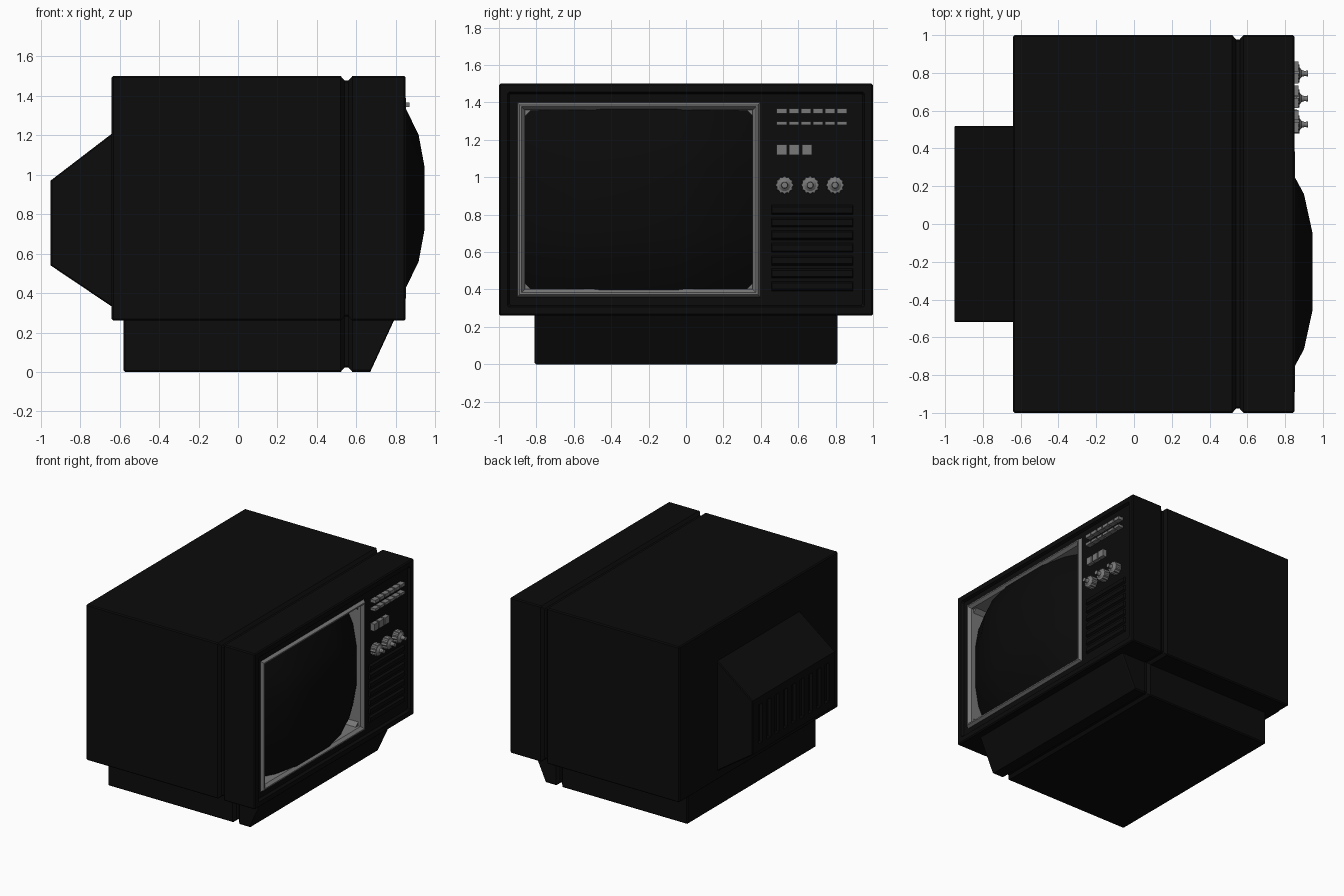
import bpy, bmesh, math

if "Cube" in bpy.data.objects:
    bpy.data.objects.remove(bpy.data.objects["Cube"])


def material(name, v):
    m = bpy.data.materials.new(name)
    m.diffuse_color = (v, v, v, 1)
    m.use_nodes = True
    m.node_tree.nodes["Principled BSDF"].inputs["Base Color"].default_value = m.diffuse_color
    return m


BLACK = material("cabinet black", 0.0035)
GLASS = material("screen black", 0.003)
GREY = material("trim grey", 0.19)


def finish(name, bm, mat, recalc=True):
    if recalc:
        bmesh.ops.recalc_face_normals(bm, faces=bm.faces)
    me = bpy.data.meshes.new(name)
    bm.to_mesh(me)
    bm.free()
    ob = bpy.data.objects.new(name, me)
    bpy.context.collection.objects.link(ob)
    if mat:
        me.materials.append(mat)
    return ob


def loft(bm, sections, closed=False):
    """Join rectangles (x, y0, y1, z0, z1) along x; cap the ends or close the loop."""
    rings = [[bm.verts.new(p) for p in ((x, a, c), (x, b, c), (x, b, d), (x, a, d))]
             for x, a, b, c, d in sections]
    pairs = list(zip(rings, rings[1:]))
    if closed:
        pairs.append((rings[-1], rings[0]))
    for r, s in pairs:
        for i in range(4):
            j = (i + 1) % 4
            bm.faces.new((r[i], r[j], s[j], s[i]))
    if not closed:
        bm.faces.new(rings[0])
        bm.faces.new(rings[-1])


def boxes(name, items, mat):
    bm = bmesh.new()
    for x0, x1, *rect in items:
        loft(bm, [(x0, *rect), (x1, *rect)])
    return finish(name, bm, mat)


def cut(ob, cutter):
    cutter.hide_render = True
    cutter.hide_viewport = True
    m = ob.modifiers.new("cut", 'BOOLEAN')
    m.operation = 'DIFFERENCE'
    m.solver = 'EXACT'
    m.object = cutter


def bevel(ob, w):
    m = ob.modifiers.new("bevel", 'BEVEL')
    m.width, m.segments = w, 1
    m.limit_method, m.angle_limit = 'ANGLE', 1.2


# Cabinet with seam groove and recessed front
def body(x, i=0.0):
    return (x, -1 + i, 1 - i, 0.26 + i, 1.5 - i)


bm = bmesh.new()
loft(bm, [body(-0.64), body(0.52), body(0.54, 0.022), body(0.56, 0.022), body(0.58),
          body(0.85), body(0.85, 0.045), body(0.83, 0.055)])
cabinet = finish("cabinet", bm, BLACK)
bevel(cabinet, 0.008)
opening = boxes("screen_opening_cutter", [(0.64, 1.0, -0.89, 0.39, 0.37, 1.39)], None)
cut(cabinet, opening)

# Base with the same groove and a sloping front
def foot(x, z0=0.0, i=0.0):
    return (x, -0.81 + i, 0.81 - i, z0 + i, 0.30)


bm = bmesh.new()
loft(bm, [foot(-0.58), foot(0.52), foot(0.54, 0, 0.022), foot(0.56, 0, 0.022),
          foot(0.58), foot(0.67), foot(0.79, 0.26)])
bevel(finish("base", bm, BLACK), 0.008)

# Tapered rear housing with vent slots
bm = bmesh.new()
loft(bm, [(-0.95, -0.52, 0.52, 0.54, 0.97), (-0.63, -0.52, 0.52, 0.325, 1.215)])
housing = finish("rear_housing", bm, BLACK)
bevel(housing, 0.006)
slots = boxes("vent_cutter", [(-1.0, -0.925, y - 0.025, y + 0.025, 0.60, 0.91)
                              for y in [-0.42 + 0.105 * k for k in range(9)]], None)
cut(housing, slots)

# Screen surround: ridge with deep inner walls
def rim(x, i):
    return (x, -0.905 + i, 0.40 - i, 0.358 + i, 1.403 - i)


bm = bmesh.new()
loft(bm, [rim(0.825, 0), rim(0.852, 0.016), rim(0.852, 0.026), rim(0.83, 0.044),
          rim(0.66, 0.046), rim(0.66, 0.02), rim(0.825, 0.02)], closed=True)
finish("screen_surround", bm, GREY)

# Corner fillets of the surround
bm = bmesh.new()
for sy in (-1, 1):
    for sz in (-1, 1):
        cy, cz = -0.2525 + sy * 0.61, 0.8805 + sz * 0.48
        tri = [(cy, cz), (cy - sy * 0.035, cz), (cy, cz - sz * 0.035)]
        lo, hi = ([bm.verts.new((x, *p)) for p in tri] for x in (0.67, 0.81))
        bm.faces.new(lo)
        bm.faces.new(hi)
        for i in range(3):
            j = (i + 1) % 3
            bm.faces.new((lo[i], lo[j], hi[j], hi[i]))
finish("surround_corners", bm, GREY)

# Bulging picture tube
steps = (-1, -0.667, -0.333, 0.333, 0.667, 1)
drop_y = {1: 0.155, 0.667: 0.045, 0.333: 0}
drop_z = {1: 0.11, 0.667: 0.03, 0.333: 0}
bm = bmesh.new()
grid = [[bm.verts.new((0.945 - drop_y[abs(u)] - drop_z[abs(w)],
                       -0.2525 + 0.615 * u, 0.8805 + 0.485 * w))
         for u in steps] for w in steps]
for r, s in zip(grid, grid[1:]):
    for i in range(5):
        bm.faces.new((r[i], r[i + 1], s[i + 1], s[i]))
screen = finish("screen", bm, GLASS, recalc=False)
for p in screen.data.polygons:
    p.use_smooth = True

# Push buttons: two rows of six and three square ones
items = []
for k in range(6):
    y = 0.485 + 0.0645 * k
    items += [(0.825, 0.87, y, y + 0.054, 1.342, 1.367),
              (0.825, 0.87, y, y + 0.054, 1.279, 1.299)]
for k in range(3):
    y = 0.485 + 0.067 * k
    items.append((0.825, 0.862, y, y + 0.055, 1.118, 1.175))
boxes("buttons", items, GREY)

# Ribbed knobs turned around x
for n, y in enumerate((0.527, 0.664, 0.797)):
    bm = bmesh.new()
    prof = [(0.825, 0.05), (0.875, 0.048), (0.877, 0.032), (0.888, 0.018),
            (0.905, 0.013), (0.92, 0.016)]
    N = 24
    rings = []
    for k, (x, r) in enumerate(prof):
        ring = []
        for i in range(N):
            rr = r * (0.86 if k < 2 and i % 2 else 1)
            a = 2 * math.pi * i / N
            ring.append(bm.verts.new((x, y + rr * math.cos(a), 0.958 + rr * math.sin(a))))
        rings.append(ring)
    for r, s in zip(rings, rings[1:]):
        for i in range(N):
            j = (i + 1) % N
            bm.faces.new((r[i], r[j], s[j], s[i]))
    bm.faces.new(rings[0])
    bm.faces.new(rings[-1])
    finish("knob_%d" % (n + 1), bm, GREY)

# Speaker slats below the knobs
bm = bmesh.new()
for k in range(7):
    z = 0.39 + 0.068 * k
    loft(bm, [(0.825, 0.455, 0.895, z, z + 0.056), (0.846, 0.46, 0.89, z + 0.012, z + 0.044)])
finish("speaker_slats", bm, BLACK)
